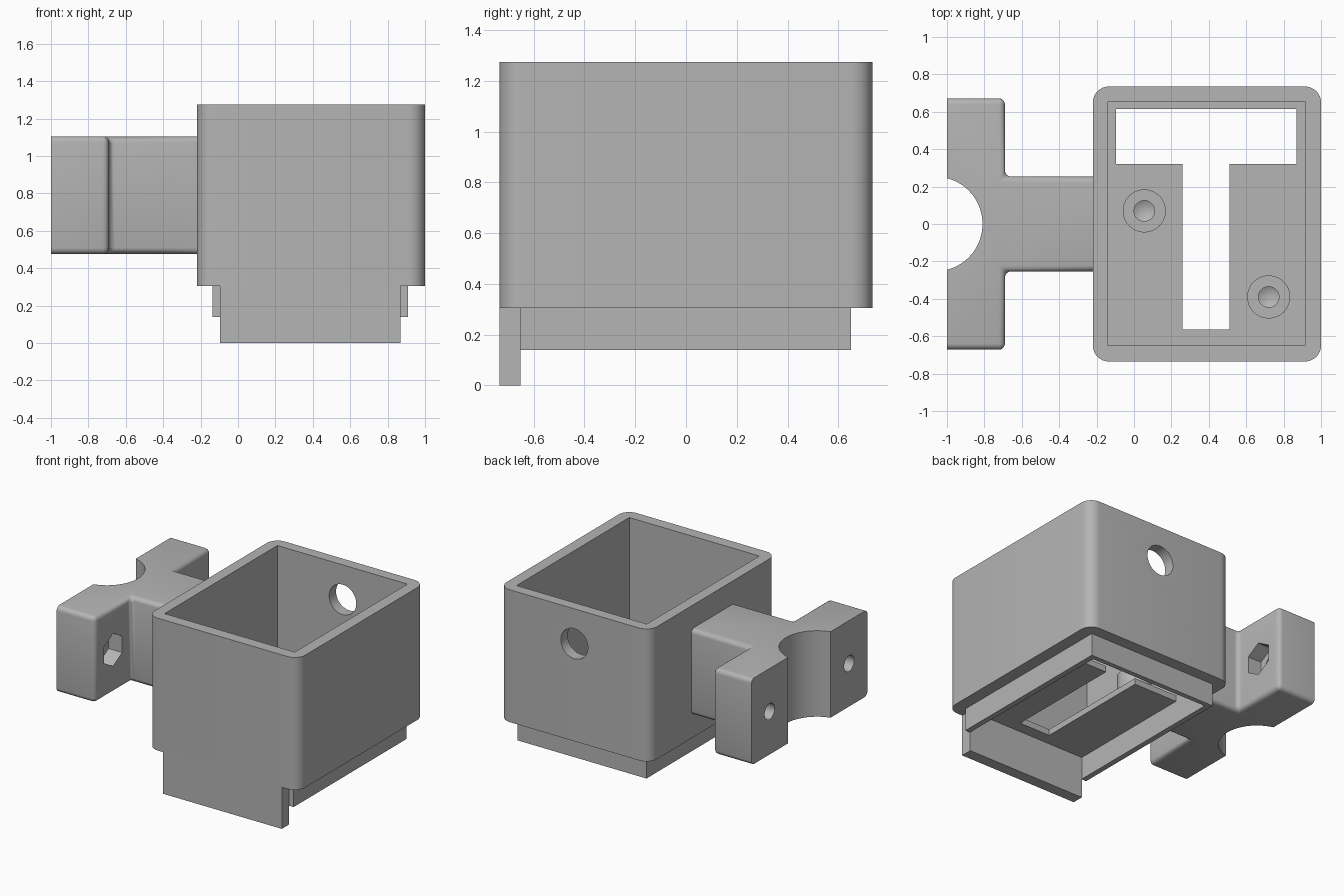
import bpy, bmesh
from math import pi, sin, cos
from mathutils import Matrix, Vector

cube = bpy.data.objects.get("Cube")
if cube:
    bpy.data.objects.remove(cube, do_unlink=True)

grey = bpy.data.materials.new("plain_grey")
grey.use_nodes = True
colour = (0.46, 0.46, 0.46, 1)
grey.diffuse_color = colour
grey.node_tree.nodes["Principled BSDF"].inputs["Base Color"].default_value = colour


def finish(name, bm):
    bmesh.ops.recalc_face_normals(bm, faces=bm.faces[:])
    mesh = bpy.data.meshes.new(name)
    bm.to_mesh(mesh)
    bm.free()
    mesh.materials.append(grey)
    obj = bpy.data.objects.new(name, mesh)
    bpy.context.collection.objects.link(obj)
    return obj


def prism(name, outline, z0, z1, bevel_all=0, bevel_vertical=0):
    """Extrude an outline upward, optionally rounding its edges."""
    bm = bmesh.new()
    face = bm.faces.new([bm.verts.new((x, y, z0)) for x, y in outline])
    out = bmesh.ops.extrude_face_region(bm, geom=[face])
    top = [v for v in out["geom"] if isinstance(v, bmesh.types.BMVert)]
    bmesh.ops.translate(bm, verts=top, vec=(0, 0, z1 - z0))
    bmesh.ops.recalc_face_normals(bm, faces=bm.faces[:])
    if bevel_vertical:
        edges = [e for e in bm.edges if abs(e.verts[0].co.z - e.verts[1].co.z) > 0.01]
        bmesh.ops.bevel(bm, geom=edges, offset=bevel_vertical, segments=8,
                        profile=0.5, affect='EDGES')
    if bevel_all:
        bmesh.ops.bevel(bm, geom=bm.edges[:], offset=bevel_all, segments=4,
                        profile=0.5, affect='EDGES')
    return finish(name, bm)


def rect(x0, x1, y0, y1):
    return [(x0, y0), (x1, y0), (x1, y1), (x0, y1)]


def cylinder(name, centre, radius, length, axis, sides=48):
    bm = bmesh.new()
    bmesh.ops.create_cone(bm, cap_ends=True, segments=sides, radius1=radius,
                          radius2=radius, depth=length)
    turn = Vector((0, 0, 1)).rotation_difference(Vector(axis)).to_matrix().to_4x4()
    bm.transform(Matrix.Translation(centre) @ turn)
    return finish(name, bm)


def cut(obj, cutters):
    for c in cutters:
        c.hide_render = True
        mod = obj.modifiers.new("cut", 'BOOLEAN')
        mod.operation, mod.solver, mod.object = 'DIFFERENCE', 'EXACT', c
        bpy.context.view_layer.objects.active = obj
        bpy.ops.object.modifier_apply(modifier=mod.name)
        bpy.data.objects.remove(c, do_unlink=True)


def smooth(obj):
    bpy.ops.object.select_all(action='DESELECT')
    obj.select_set(True)
    bpy.context.view_layer.objects.active = obj
    bpy.ops.object.shade_smooth_by_angle(angle=pi / 6)


RIM, FLOOR, TOP = 0.305, 0.35, 1.275

# Open box with a T-shaped floor opening and a cable hole in the back
box = prism("box_shell", rect(-0.22, 1.0, -0.735, 0.735), RIM, TOP, bevel_vertical=0.085)
t_opening = [(0.26, -0.565), (0.51, -0.565), (0.51, 0.32), (0.87, 0.32),
             (0.87, 0.615), (-0.095, 0.615), (-0.095, 0.32), (0.26, 0.32)]
cut(box, [
    prism("cavity_cutter", rect(-0.14, 0.915, -0.65, 0.655), FLOOR, TOP + 0.2),
    prism("floor_cutter", t_opening, 0.2, 0.5),
    cylinder("cable_cutter", (0.39, 0.7, 1.02), 0.11, 0.4, (0, 1, 0)),
])
smooth(box)

# Three-sided skirt below the box
prism("skirt", [(-0.135, -0.655), (-0.095, -0.655), (-0.095, 0.615), (0.87, 0.615),
                (0.87, -0.655), (0.91, -0.655), (0.91, 0.65), (-0.135, 0.65)], 0.14, RIM)

# Front tab
prism("front_tab", rect(-0.095, 0.87, -0.735, -0.652), 0, RIM)

# Screw posts, turned from a profile with a drilled, pointed hole
for side, x, y in (("rear", 0.055, 0.07), ("front", 0.72, -0.39)):
    bm = bmesh.new()
    profile = [(0.115, 0), (0.115, 0.2), (0.055, 0.2), (0.055, 0.07), (0, 0.04)]
    verts = [bm.verts.new((r, 0, z)) for r, z in profile]
    edges = [bm.edges.new(pair) for pair in zip(verts, verts[1:])]
    bmesh.ops.spin(bm, geom=verts + edges, cent=(0, 0, 0), axis=(0, 0, 1),
                   angle=2 * pi, steps=40)
    bmesh.ops.remove_doubles(bm, verts=bm.verts[:], dist=0.0005)
    bm.transform(Matrix.Translation((x, y, FLOOR)))
    smooth(finish(side + "_screw_post", bm))

# Clamp arm: T-shaped bracket with rounded edges
half = [(-0.17, 0.253), (-0.69, 0.253), (-0.69, 0.672), (-1.1, 0.672)]
outline = half + [(x, -y) for x, y in reversed(half)]
arm = prism("clamp_arm", outline, 0.475, 1.105, bevel_all=0.033)
MID = 0.79
cutters = [
    prism("end_cutter", rect(-1.3, -1.0, -1, 1), 0.2, 1.4),
    cylinder("pole_cutter", (-1.063, 0, MID), 0.253, 1.2, (0, 0, 1), 96),
]
# Bolt holes with hexagonal nut pockets
for y in (-0.46, 0.46):
    cutters.append(cylinder("bolt_cutter", (-0.85, y, MID), 0.058, 0.6, (1, 0, 0), 32))
    hexagon = [(0.12 * sin(i * pi / 3), 0.12 * cos(i * pi / 3)) for i in range(6)]
    pocket = prism("nut_cutter", hexagon, 0, 0.3)
    pocket.data.transform(Matrix.Translation((-0.8, y, MID)) @ Matrix.Rotation(pi / 2, 4, 'Y')
                          @ Matrix.Rotation(pi / 2, 4, 'Z'))
    cutters.append(pocket)
cut(arm, cutters)
smooth(arm)
